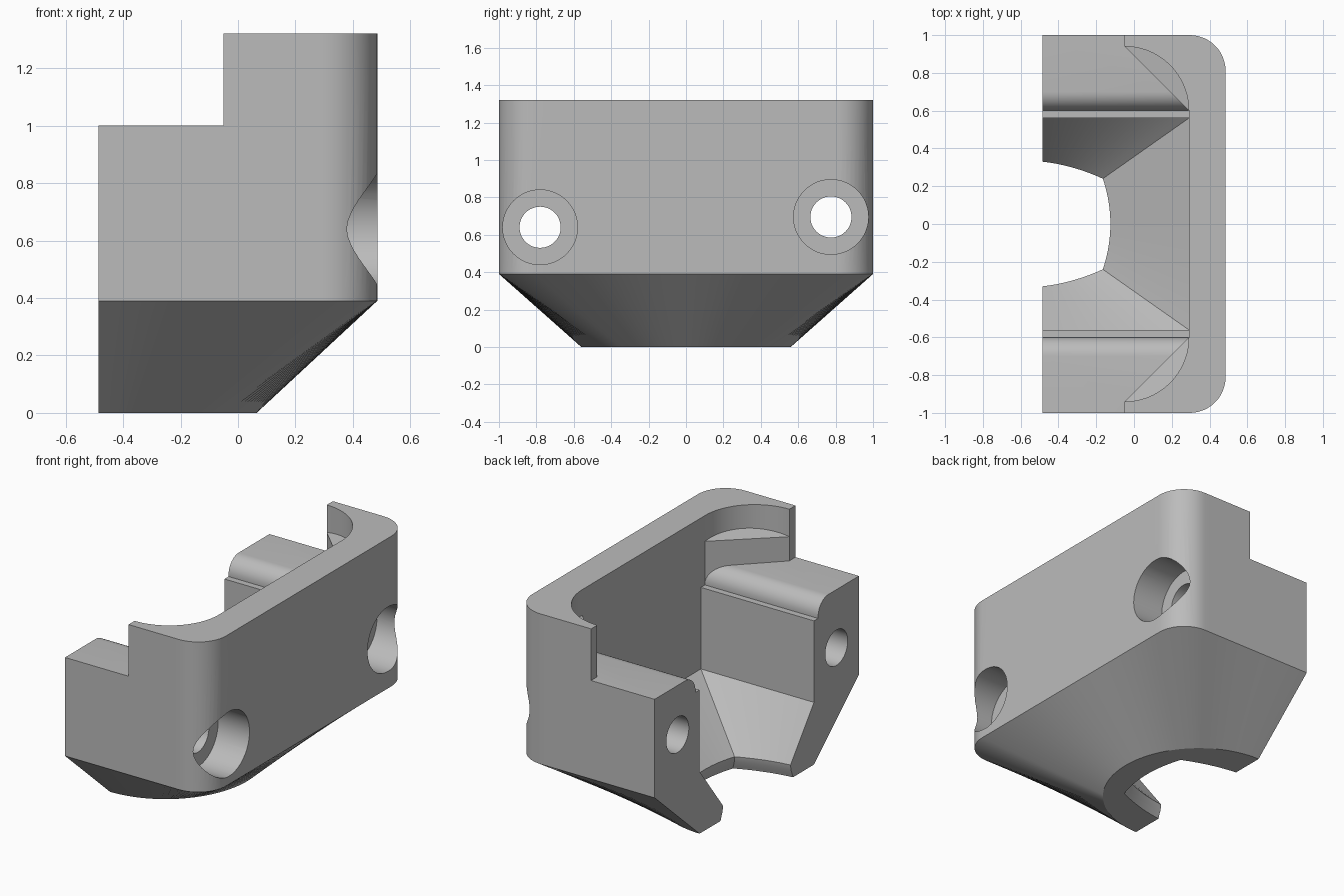
import bpy, bmesh, math

cube = bpy.data.objects.get("Cube")
if cube:
    bpy.data.objects.remove(cube, do_unlink=True)

BACK, FRONT = -0.485, 0.485     # open end and closed wall along x
WALL = 0.29                     # inner face of the closed wall

grey = bpy.data.materials.new("plain grey")
grey.use_nodes = True
colour = (0.5, 0.5, 0.5, 1)
grey.diffuse_color = colour
grey.node_tree.nodes["Principled BSDF"].inputs["Base Color"].default_value = colour


def loft(name, rings):
    """Closed solid through rings of 3D points, all of equal length."""
    bm = bmesh.new()
    loops = [[bm.verts.new(p) for p in ring] for ring in rings]
    n = len(loops[0])
    for a, b in zip(loops, loops[1:]):
        for i in range(n):
            j = (i + 1) % n
            bm.faces.new((a[i], a[j], b[j], b[i]))
    bm.faces.new(loops[0])
    bm.faces.new(loops[-1])
    bmesh.ops.recalc_face_normals(bm, faces=bm.faces)
    mesh = bpy.data.meshes.new(name)
    bm.to_mesh(mesh)
    bm.free()
    obj = bpy.data.objects.new(name, mesh)
    bpy.context.collection.objects.link(obj)
    mesh.materials.append(grey)
    return obj


def at_z(points, z):
    return [(x, y, z) for x, y in points]


def mirrored(half):
    """Half outline from +y side to the middle, completed on the -y side."""
    return half + [(x, -y) for x, y in reversed(half) if y > 1e-6]


def arc(cx, cy, r, start, end, n):
    steps = [math.radians(start + (end - start) * i / n) for i in range(n + 1)]
    return [(cx + r * math.cos(a), cy + r * math.sin(a)) for a in steps]


def line(a, b, n):
    return [(a[0] + (b[0] - a[0]) * i / n, a[1] + (b[1] - a[1]) * i / n) for i in range(n + 1)]


def combine(target, tool, operation="DIFFERENCE"):
    mod = target.modifiers.new(tool.name, "BOOLEAN")
    mod.operation, mod.solver, mod.object = operation, "EXACT", tool
    bpy.context.view_layer.objects.active = target
    bpy.ops.object.modifier_apply(modifier=mod.name)
    bpy.data.objects.remove(tool, do_unlink=True)


# Body: rounded block blending down to a half-round foot
R = 0.19
half = (line((BACK, 1), (FRONT - R, 1), 16)
        + arc(FRONT - R, 1 - R, R, 90, 0, 12)[1:]
        + line((FRONT, 1 - R), (FRONT, 0), 16)[1:])
lengths = [0]
for p, q in zip(half, half[1:]):
    lengths.append(lengths[-1] + math.dist(p, q))
foot = []
for d in lengths:
    a = math.pi / 2 * (1 - d / lengths[-1])
    foot.append((BACK + 0.55 * math.cos(a), max(0, 0.56 * math.sin(a))))
foot[-1] = (BACK + 0.55, 0)
body = loft("corner_housing", [at_z(mirrored(foot), 0), at_z(mirrored(half), 0.39),
                               at_z(mirrored(half), 1.32)])

# Upper recess: low step at the open end, rounded inner corners
recess = mirrored([(-0.7, 1.2), (-0.05, 1.2)] + arc(-0.05, 0.6, 0.34, 90, 0, 24))
combine(body, loft("upper_recess", [at_z(recess, 1.0), at_z(recess, 1.5)]))

# Channel between the side blocks, with a ledge and a rounded shoulder
profile = mirrored([(0.5, 0.56), (0.89, 0.56), (0.89, 0.6)]
                   + [(z, y) for y, z in arc(0.7, 0.9, 0.1, 180, 90, 10)] + [(1.1, 0.7)])
combine(body, loft("channel", [[(x, y, z) for z, y in profile] for x in (-0.7, WALL)]))

# Funnel: rectangular mouth narrowing to a rounded opening with a soft lip
N = 12
mouth = mirrored([(-0.7, 0.56)] + line((BACK, 0.56), (WALL, 0.56), N)
                 + line((WALL, 0.56), (WALL, 0), N)[1:])


def throat(scale):
    pts = []
    for i in range(N + 1):
        t = i / N
        pts.append((BACK + 0.32 * t, 0.33 - 0.035 * t - 0.055 * t * t))
    for i in range(1, N + 1):
        y = 0.24 * (1 - i / N)
        pts.append((-0.125 - 0.04 * (y / 0.24) ** 2, y))
    pts = [(BACK + (x - BACK) * scale, y * scale) for x, y in pts]
    return mirrored([(-0.7, pts[0][1])] + pts)


combine(body, loft("funnel", [at_z(throat(1.09), -0.02), at_z(throat(1.06), 0.015),
                              at_z(throat(1.015), 0.05), at_z(throat(1), 0.085),
                              at_z(mouth, 0.385), at_z(mouth, 0.7)]))

# Corner gussets with sloping tops
for side in (1, -1):
    tri = [(WALL, 0.6 * side), (-0.05, 0.94 * side), (0.31, 0.96 * side)]
    top = [(x, y, z) for (x, y), z in zip(tri, (1.16, 1.15, 1.21))]
    combine(body, loft("gusset", [at_z(tri, 0.905), top]), "UNION")

# Bolt holes with wide counterbores in the closed wall
for y, z in ((-0.78, 0.64), (0.775, 0.695)):
    for r, start in ((0.11, -0.8), (0.2, 0.27)):
        ring = arc(y, z, r, 0, 360, 48)[:-1]
        combine(body, loft("bolt_hole", [[(x, u, v) for u, v in ring] for x in (start, 0.8)]))

# Smooth curves, crisp edges
bpy.ops.object.select_all(action="DESELECT")
body.select_set(True)
bpy.context.view_layer.objects.active = body
bpy.ops.object.shade_smooth_by_angle(angle=math.radians(25))
